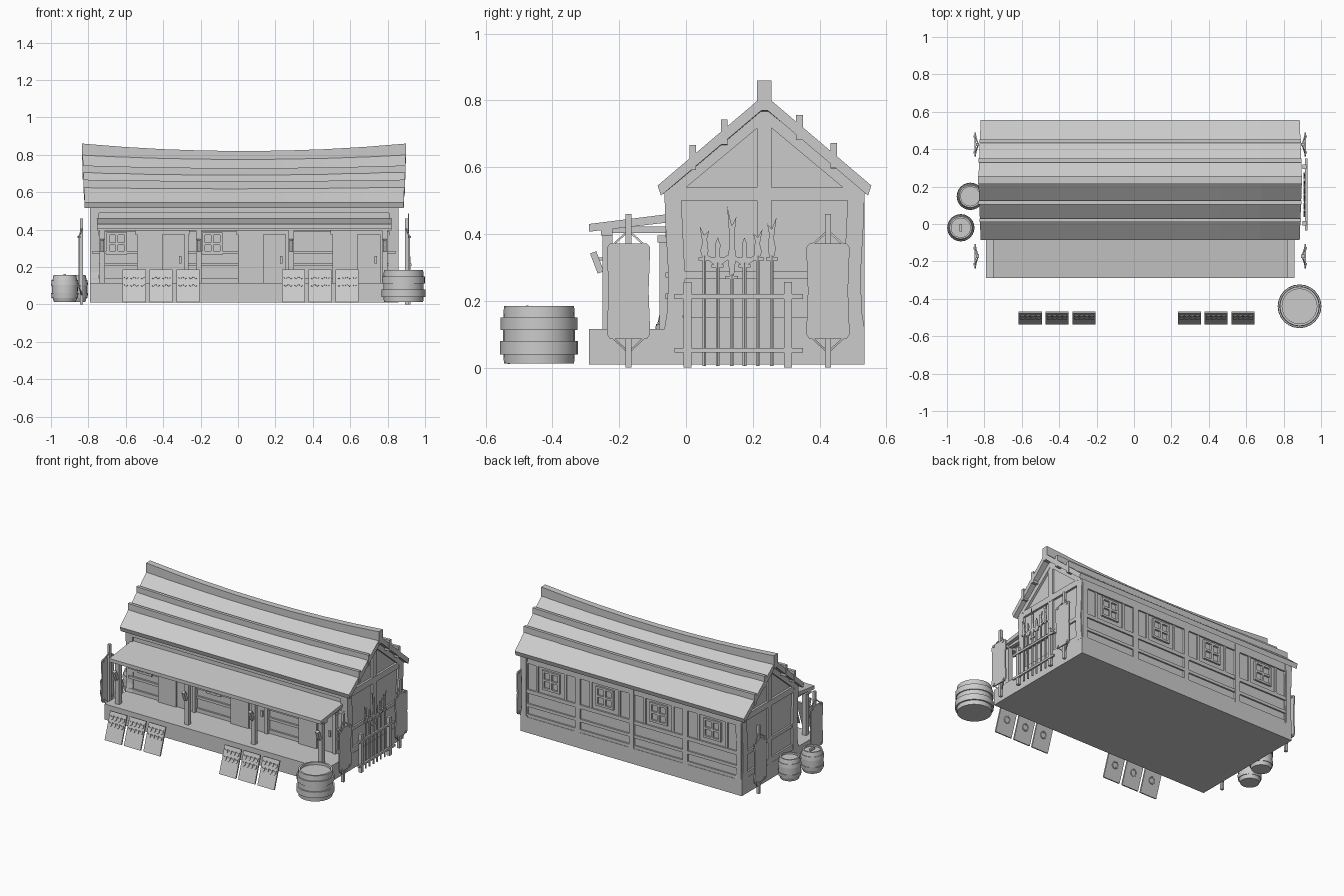
import bpy, bmesh, math
from mathutils import Vector

CX = 0.033  # middle of the house along x


def loft(name, sections):
    """Closed solid through rings of equal point count."""
    bm = bmesh.new()
    rings = [[bm.verts.new(p) for p in s] for s in sections]
    n = len(rings[0])
    for a, b in zip(rings, rings[1:]):
        for i in range(n):
            bm.faces.new((a[i], a[(i + 1) % n], b[(i + 1) % n], b[i]))
    bm.faces.new(rings[0])
    bm.faces.new(rings[-1])
    bmesh.ops.recalc_face_normals(bm, faces=bm.faces)
    me = bpy.data.meshes.new(name)
    bm.to_mesh(me)
    bm.free()
    ob = bpy.data.objects.new(name, me)
    bpy.context.collection.objects.link(ob)
    return ob


def plate(name, pts, push):
    return loft(name, [pts, [Vector(p) + Vector(push) for p in pts]])


def box(name, x0, x1, y0, y1, z0, z1):
    return plate(name, [(x0, y0, z0), (x1, y0, z0), (x1, y1, z0), (x0, y1, z0)], (0, 0, z1 - z0))


def stick(name, p, q, w, sides=4):
    p, q = Vector(p), Vector(q)
    d = (q - p).normalized()
    u = d.cross(Vector((1, 0, 0)) if abs(d.x) < 0.9 else Vector((0, 1, 0))).normalized()
    v = d.cross(u)
    k = [math.pi / sides + 2 * math.pi * i / sides for i in range(sides)]
    return loft(name, [[c + (u * math.cos(a) + v * math.sin(a)) * w * 0.7 for a in k] for c in (p, q)])


def side_plate(name, x, pts, t):
    """Outline in the y-z plane, thickness t along x."""
    return plate(name, [(x, y, z) for y, z in pts], (t, 0, 0))


def barrel(name, x, y, prof):
    ring = [(math.cos(2 * math.pi * i / 24), math.sin(2 * math.pi * i / 24)) for i in range(24)]
    ob = loft(name, [[(x + r * c, y + r * s, z) for c, s in ring] for r, z in prof])
    bpy.context.view_layer.objects.active = ob
    ob.select_set(True)
    bpy.ops.object.shade_smooth_by_angle(angle=math.radians(35))
    ob.select_set(False)


def window(name, x, y, z0, z1, w, out):
    """Four-pane window on a wall facing out (+1 back, -1 front)."""
    ya, yb = sorted((y, y + out * 0.014))
    h, b = w / 2, 0.014
    for i, c in enumerate((-h + b / 2, 0, h - b / 2)):
        box(f"{name}_upright_{i}", x + c - b / 2, x + c + b / 2, ya, yb, z0, z1)
    zm = (z0 + z1) / 2
    for i, c in enumerate((z0 + b / 2, zm, z1 - b / 2)):
        box(f"{name}_bar_{i}", x - h, x + h, ya, yb - 0.001, c - b / 2, c + b / 2)


# plinth and wall core
box("plinth", -0.79, 0.857, -0.29, 0.535, 0.01, 0.115)
box("wall_core", CX - 0.81, CX + 0.81, -0.05, 0.522, 0.11, 0.53)

# gable ends
for s, side in ((1, "right"), (-1, "left")):
    X, t = CX + s * 0.81, s * 0.014
    side_plate(f"gable_panel_{side}", X - t, [(-0.05, 0.52), (0.52, 0.52), (0.235, 0.785)], t)
    side_plate(f"tie_beam_{side}", X, [(-0.065, 0.5), (0.535, 0.5), (0.535, 0.54), (-0.065, 0.54)], t)
    side_plate(f"king_post_{side}", X, [(0.212, 0.115), (0.256, 0.115), (0.256, 0.77), (0.212, 0.77)], t * 0.9)
    side_plate(f"waist_rail_{side}", X, [(-0.05, 0.265), (0.52, 0.265), (0.52, 0.288), (-0.05, 0.288)], t * 0.8)
    side_plate(f"sill_rail_{side}", X, [(-0.05, 0.115), (0.52, 0.115), (0.52, 0.15), (-0.05, 0.15)], t * 0.8)
    for m in (-1, 1):
        f = lambda d, z: (0.235 + m * d, z)
        side_plate(f"gable_rafter_{side}_{m}", X, [f(0.31, 0.52), f(0.24, 0.535), f(0, 0.735), f(0, 0.785)], t * 1.1)
        # slightly waisted corner posts
        outer = [(0.3, 0.115), (0.291, 0.17), (0.288, 0.28), (0.296, 0.42), (0.3, 0.53)]
        inner = [(0.25, 0.53), (0.245, 0.42), (0.238, 0.28), (0.245, 0.115)]
        side_plate(f"corner_post_{side}_{m}", X - s * 0.035, [f(*p) for p in outer + inner], s * 0.05)

# roof slabs that sag along the ridge
def run(name, prof, half, sag):
    """Sweep (y, z, ridge weight) along x with a dip in the middle."""
    secs = []
    for i in range(9):
        t = i / 4 - 1
        secs.append([(CX + t * (half + 0.012 * w), y, z - sag * w * (1 - t * t)) for y, z, w in prof])
    return loft(name, secs)


run("roof", [(-0.085, 0.545, 0), (0.235, 0.817, 1), (0.555, 0.545, 0),
             (0.545, 0.515, 0), (0.235, 0.778, 1), (-0.075, 0.515, 0)], 0.853, 0.025)
run("ridge_beam", [(0.213, 0.77, 1), (0.256, 0.77, 1), (0.256, 0.86, 1), (0.213, 0.86, 1)], 0.854, 0.04)
for i, (y, z, w) in enumerate(((0.02, 0.667, 0.4), (0.115, 0.743, 0.7), (0.34, 0.757, 0.7), (0.442, 0.672, 0.4))):
    run(f"roof_batten_{i}", [(y - 0.01, z - 0.075, w), (y + 0.01, z - 0.075, w),
                             (y + 0.01, z, w), (y - 0.01, z, w)], 0.855, 0.02)

# porch
side_plate("porch_roof", -0.755, [(-0.29, 0.407), (-0.05, 0.435), (-0.05, 0.46), (-0.29, 0.43)], 1.575)
box("porch_beam", -0.755, 0.82, -0.255, -0.22, 0.395, 0.42)
for i, x in enumerate((-0.725, -0.21, 0.285, 0.785)):
    box(f"porch_post_{i}", x - 0.015, x + 0.015, -0.25, -0.22, 0.11, 0.4)
    box(f"porch_joist_{i}", x - 0.012, x + 0.012, -0.255, -0.05, 0.403, 0.422)
    stick(f"post_charm_{i}", (x, -0.278, 0.345), (x, -0.255, 0.285), 0.02)
    stick(f"charm_peg_{i}", (x, -0.28, 0.325), (x, -0.245, 0.325), 0.008)

# front wall: rails, sliding doors, windows
for i, (a, b) in enumerate(((0.115, 0.14), (0.205, 0.222), (0.27, 0.285), (0.39, 0.41), (0.49, 0.53))):
    box(f"front_rail_{i}", CX - 0.81, CX + 0.81, -0.062, -0.045, a, b)
for i, x in enumerate((-0.54, 0.0, 0.505)):
    box(f"door_back_leaf_{i}", x + 0.12, x + 0.255, -0.07, -0.05, 0.115, 0.375)
    box(f"door_front_leaf_{i}", x, x + 0.135, -0.08, -0.05, 0.115, 0.38)
    box(f"door_track_{i}", x - 0.01, x + 0.28, -0.085, -0.05, 0.375, 0.395)
    box(f"door_jamb_{i}", x + 0.255, x + 0.275, -0.08, -0.05, 0.115, 0.38)
    box(f"door_handle_{i}", x + 0.225, x + 0.237, -0.08, -0.06, 0.22, 0.26)
for i, x in enumerate((-0.648, -0.137)):
    window(f"front_window_{i}", x, -0.056, 0.265, 0.385, 0.108, -1)

# back wall: posts, rails, four windows
for i in range(5):
    x = CX - 0.8 + 0.4 * i
    box(f"back_post_{i}", x - 0.018, x + 0.018, 0.51, 0.535, 0.115, 0.52)
for i, (a, b) in enumerate(((0.115, 0.135), (0.185, 0.205), (0.275, 0.3), (0.475, 0.53))):
    box(f"back_rail_{i}", CX - 0.81, CX + 0.81, 0.51, 0.532, a, b)
for i in range(4):
    x = CX - 0.6 + 0.4 * i
    window(f"back_window_{i}", x, 0.521, 0.33, 0.46, 0.13, 1)
    for k in (-0.105, 0.105):
        box(f"back_stud_{i}_{k}", x + k - 0.008, x + k + 0.008, 0.51, 0.529, 0.29, 0.49)

# stretched hide boards on posts at both ends
for s, side in ((1, "right"), (-1, "left")):
    X = CX + s * 0.87
    for j, y in enumerate((-0.172, 0.425)):
        n = f"{side}_{j}"
        box(f"hide_post_{n}", X - 0.009, X + 0.009, y - 0.009, y + 0.009, 0.0, 0.46)
        out = [(-0.055, 0.085), (0.055, 0.085), (0.065, 0.1), (0.06, 0.23), (0.065, 0.36),
               (0.055, 0.372), (-0.055, 0.372), (-0.065, 0.36), (-0.06, 0.23), (-0.065, 0.1)]
        side_plate(f"hide_{n}", X + s * 0.009, [(y + a, z) for a, z in out], s * 0.008)
        for k in (-1, 1):
            for z, zc in ((0.36, 0.41), (0.097, 0.045)):
                stick(f"hide_tie_{n}_{k}_{z}", (X + s * 0.014, y + k * 0.055, z), (X - s * 0.004, y, zc), 0.006)
                box(f"hide_stud_{n}_{k}_{z}", X + s * 0.013 - 0.008, X + s * 0.013 + 0.008,
                    y + k * 0.043 - 0.006, y + k * 0.043 + 0.006, z - 0.006, z + 0.006)

# weapon rack on the right end
RX = 0.912
for y in (0.005, 0.305):
    box(f"rack_post_{y}", RX - 0.011, RX + 0.011, y - 0.012, y + 0.012, 0.0, 0.257)
for z in (0.052, 0.213):
    box(f"rack_rail_{z}", RX + 0.003, RX + 0.015, -0.035, 0.35, z - 0.007, z + 0.007)
sabre = [(-0.005, 0), (0.006, 0), (0.012, 0.25), (0.008, 0.6), (0.014, 0.85), (0.0, 0.72), (-0.014, 1.0), (-0.006, 0.5), (-0.012, 0.25)]
fork = [(-0.006, 0), (0.006, 0), (0.03, 0.2), (0.036, 0.42), (0.02, 0.3), (0.006, 0.3), (0.008, 0.75),
        (0, 1), (-0.008, 0.75), (-0.006, 0.3), (-0.02, 0.3), (-0.036, 0.42), (-0.03, 0.2)]
for i, (y, z0, z1, head) in enumerate(((0.055, 0.325, 0.425, sabre), (0.095, 0.305, 0.39, fork), (0.137, 0.27, 0.485, sabre),
                                       (0.175, 0.305, 0.39, fork), (0.215, 0.325, 0.415, sabre), (0.257, 0.325, 0.45, sabre))):
    m = 1 if i < 3 else -1
    stick(f"weapon_shaft_{i}", (RX, y, 0.005), (RX, y, z0 + 0.01), 0.009, 6)
    box(f"weapon_guard_{i}", RX - 0.005, RX + 0.005, y - 0.018, y + 0.018, z0 - 0.005, z0 + 0.004)
    side_plate(f"weapon_head_{i}", RX - 0.003, [(y + m * a, z0 + b * (z1 - z0)) for a, b in head], 0.006)

# barrels
barrel("water_tub", 0.885, -0.44, [(0.105, 0.012), (0.107, 0.04), (0.117, 0.04), (0.117, 0.08), (0.108, 0.08),
       (0.108, 0.113), (0.115, 0.113), (0.115, 0.15), (0.107, 0.15), (0.105, 0.185), (0.093, 0.185), (0.093, 0.168)])
small = [(0.058, 0.012), (0.066, 0.035), (0.07, 0.035), (0.073, 0.06), (0.069, 0.06), (0.07, 0.105), (0.073, 0.105),
         (0.07, 0.13), (0.066, 0.13), (0.06, 0.157), (0.051, 0.157), (0.051, 0.146)]
barrel("small_barrel_back", -0.875, 0.148, small)
barrel("small_barrel_front", -0.926, -0.02, small)
box("barrel_lid_handle", -0.932, -0.92, -0.04, 0.0, 0.14, 0.162)

# leaning drying boards with two rows of fish
lean = lambda z: -0.537 + 0.06 * (z - 0.01) / 0.175
for i, x in enumerate((-0.555, -0.412, -0.267, 0.297, 0.438, 0.582)):
    side_plate(f"drying_board_{i}", x - 0.062, [(-0.537, 0.012), (-0.527, 0.01), (-0.467, 0.184), (-0.477, 0.187)], 0.124)
    for z in (0.152, 0.112):
        for k in range(4):
            fx = x - 0.042 + 0.028 * k
            shape = [(-0.012, 0.012), (0, 0.005), (0.012, 0.012), (0.012, -0.008), (0, -0.017), (-0.012, -0.008)]
            plate(f"dried_fish_{i}_{z}_{k}", [(fx + a, lean(z + b) + 0.002, z + b) for a, b in shape], (0, -0.008, 0.002))
    bpy.ops.mesh.primitive_torus_add(major_segments=12, minor_segments=6, major_radius=0.02, minor_radius=0.004,
                                     location=(x, lean(0.1) + 0.013, 0.1), rotation=(math.radians(71), 0, 0))
    bpy.context.object.name = f"board_handle_{i}"
    bpy.context.object.select_set(False)
